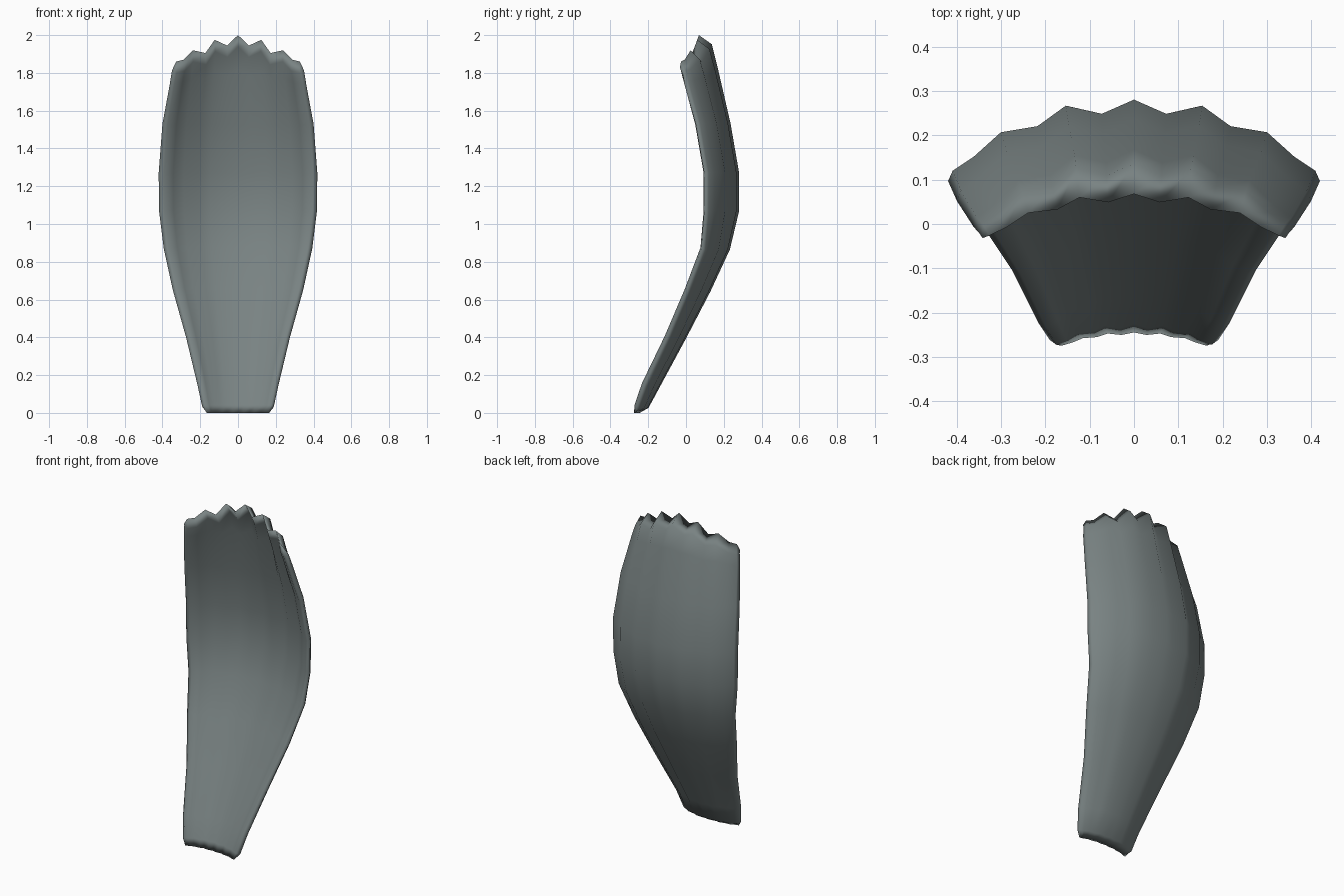
import bpy, bmesh
from mathutils import Vector

if "Cube" in bpy.data.objects:
    bpy.data.objects.remove(bpy.data.objects["Cube"])

# Half cross-section of the fluted sheet: (x fraction, sag fraction, top height)
half = [(0, 0, 2.0), (.17, .19, 1.945), (.36, .08, 1.975), (.505, .35, 1.905),
        (.70, .43, 1.92), (.84, .75, 1.87), (.955, .94, 1.86), (1, 1, 1.83)]
section = [(-x, s, t) for x, s, t in half[:0:-1]] + half

# Rows going up: (height, half width, y of middle crest, depth of the curve)
rows = [(0, .165, -.245, .03), (.035, .19, -.212, .05), (.15, .215, -.15, .075),
        (.40, .275, -.015, .09), (.65, .345, .115, .115), (.87, .393, .217, .135),
        (1.07, .418, .265, .168), (1.27, .42, .265, .168), (1.53, .40, .22, .168),
        (1.77, .362, .153, .16), (1.85, .350, .122, .142), (1.90, .342, .068, .10)]
half_thick = 0.016
R, C = len(rows), len(section)

# Middle surface of the sheet; the top three rows follow the jagged tip line
mid = []
for i, (z, w, y, d) in enumerate(rows):
    line = []
    for x, s, top in section:
        h = z
        if i == R - 1:
            h = top
        elif i == R - 2:
            h = top - .055 if abs(x) < .99 else top - .02
        elif i == R - 3:
            h = z + (top - 1.9) * .5
        line.append(Vector((x * w, y - s * d, h)))
    mid.append(line)


def normal(i, j):
    du = mid[i][min(j + 1, C - 1)] - mid[i][max(j - 1, 0)]
    dv = mid[min(i + 1, R - 1)][j] - mid[max(i - 1, 0)][j]
    return dv.cross(du).normalized()      # points to the back (+y)


# Front and back skins sharing one thin rim
bm = bmesh.new()
back, front = {}, {}
for i in range(R):
    for j in range(C):
        p = mid[i][j]
        if i in (0, R - 1) or j in (0, C - 1):
            back[i, j] = front[i, j] = bm.verts.new(p)
        else:
            n = normal(i, j) * half_thick
            back[i, j] = bm.verts.new(p + n)
            front[i, j] = bm.verts.new(p - n)
for i in range(R - 1):
    for j in range(C - 1):
        quad = [(i, j), (i, j + 1), (i + 1, j + 1), (i + 1, j)]
        bm.faces.new([front[k] for k in quad])
        # corner cells share three rim vertices, still distinct faces
        bm.faces.new([back[k] for k in reversed(quad)])
for v in bm.verts:
    v.co.z = max(v.co.z, 0)
bmesh.ops.recalc_face_normals(bm, faces=bm.faces[:])
for f in bm.faces:
    f.smooth = True

mesh = bpy.data.meshes.new("fluted_petal")
bm.to_mesh(mesh)
bm.free()
petal = bpy.data.objects.new("fluted_petal", mesh)
bpy.context.collection.objects.link(petal)

grey = bpy.data.materials.new("slate_grey")
grey.diffuse_color = (.19, .225, .225, 1)
grey.use_nodes = True
grey.node_tree.nodes["Principled BSDF"].inputs["Base Color"].default_value = grey.diffuse_color
mesh.materials.append(grey)
